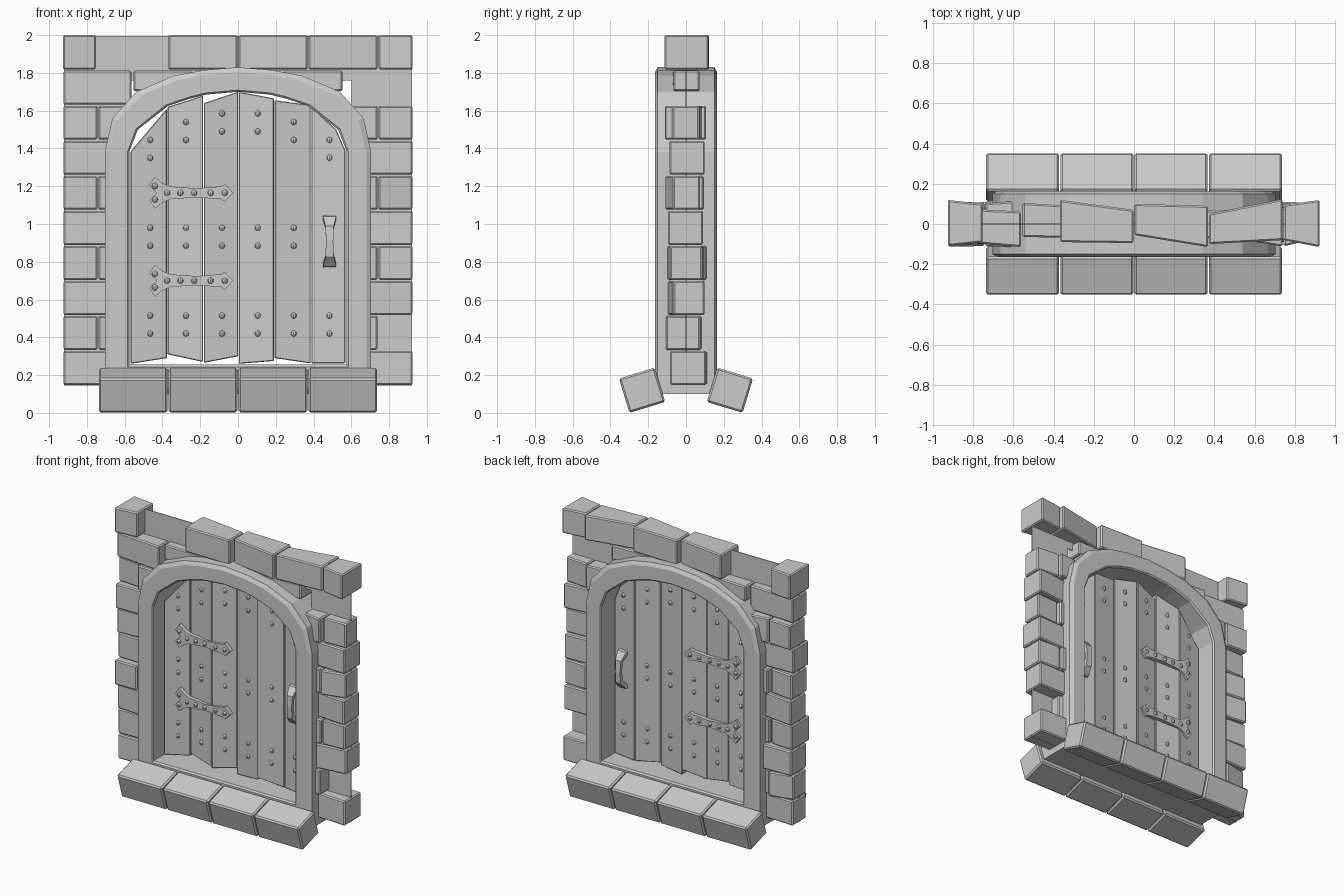
import bpy, bmesh, math, random
from mathutils import Matrix, Vector

if "Cube" in bpy.data.objects:
    bpy.data.objects.remove(bpy.data.objects["Cube"])

random.seed(4)


def finish(name, bm, bevel=0.0):
    bmesh.ops.recalc_face_normals(bm, faces=bm.faces)
    me = bpy.data.meshes.new(name)
    bm.to_mesh(me)
    bm.free()
    ob = bpy.data.objects.new(name, me)
    bpy.context.collection.objects.link(ob)
    if bevel:
        m = ob.modifiers.new("bevel", "BEVEL")
        m.width, m.segments, m.limit_method = bevel, 1, "ANGLE"
    return ob


def prism(bm, outline, front, back):
    """Closed xz outline between two y surfaces given as functions of x."""
    f = [bm.verts.new((x, front(x), z)) for x, z in outline]
    b = [bm.verts.new((x, back(x), z)) for x, z in outline]
    bm.faces.new(f)
    bm.faces.new(b[::-1])
    n = len(f)
    for i in range(n):
        j = (i + 1) % n
        bm.faces.new((f[i], b[i], b[j], f[j]))


def slope(x0, x1, a, b):
    return lambda x: a + (b - a) * (x - x0) / (x1 - x0)


def rect(x0, x1, z0, z1):
    return [(x0, z0), (x1, z0), (x1, z1), (x0, z1)]


# Wall bricks: each has slightly uneven front and back faces
def brick(bm, x0, x1, z0, z1, ys=None):
    r = lambda: 0.09 + random.uniform(-0.028, 0.027)
    fl, fr, bl, br = ys or (-r(), -r(), r(), r())
    prism(bm, rect(x0 + 0.003, x1 - 0.003, z0 + 0.003, z1 - 0.003),
          slope(x0, x1, fl, fr), slope(x0, x1, bl, br))


Z0, ROW = 0.145, 0.1855
bm = bmesh.new()
for row in range(9):
    z0, z1 = Z0 + row * ROW, Z0 + (row + 1) * ROW
    for s in (-1, 1):
        if row == 8:
            spans = [(0.56, 0.927)] if s < 0 else []
        elif row % 2:
            spans = [(0.59, 0.742), (0.742, 0.927)]
            if row == 1 and s > 0:
                spans.pop()
        else:
            spans = [(0.58, 0.927)]
        for a, b in spans:
            brick(bm, *sorted((s * a, s * b)), z0, z1)
for a, b, lo in ((-0.557, -0.185, 1.70), (-0.185, 0.185, 1.75), (0.185, 0.557, 1.70)):
    brick(bm, a, b, lo, Z0 + 9 * ROW)
top_row = [(-0.93, -0.75, (-0.11, -0.09, 0.12, 0.10)), (-0.371, 0, (-0.09, -0.095, 0.12, 0.07)),
           (0, 0.371, (-0.055, -0.115, 0.10, 0.09)), (0.371, 0.742, (-0.10, -0.08, 0.05, 0.125)),
           (0.742, 0.927, (-0.08, -0.115, 0.095, 0.12))]
for a, b, ys in top_row:
    brick(bm, a, b, Z0 + 9 * ROW, 2.003, ys)
finish("wall_bricks", bm, 0.008)

# Thin wall panel seen where bricks are missing
bm = bmesh.new()
for x0, x1, z0 in ((-0.92, -0.6, Z0), (-0.6, 0.6, 1.76), (0.6, 0.92, Z0)):
    prism(bm, rect(x0, x1, z0, 1.995), lambda x: -0.003, lambda x: 0.003)
finish("wall_panel", bm)

# Arched frame: one section swept round a closed loop
outer = [(0.705, 0.10), (0.705, 1.38), (0.665, 1.56), (0.54, 1.70), (0.34, 1.785), (0.18, 1.815), (0, 1.83)]
inner = [(0.575, 0.255), (0.575, 1.385), (0.53, 1.50), (0.37, 1.625), (0.25, 1.665), (0.17, 1.685), (0, 1.70)]
mirrored = lambda pts: pts + [(-x, z) for x, z in pts[-2::-1]]
section = [(0, -0.15), (0.2, -0.165), (0.93, -0.165), (1, -0.155),
           (1, 0.155), (0.93, 0.165), (0.2, 0.165), (0, 0.15)]
bm = bmesh.new()
rings = []
for (ox, oz), (ix, iz) in zip(mirrored(outer), mirrored(inner)):
    rings.append([bm.verts.new((ox + (ix - ox) * t, y, oz + (iz - oz) * t)) for t, y in section])
for i, r in enumerate(rings):
    q = rings[(i + 1) % len(rings)]
    for j in range(8):
        k = (j + 1) % 8
        bm.faces.new((r[j], r[k], q[k], q[j]))
finish("arch_frame", bm)

# Tilted threshold stones, front and back
bm = bmesh.new()
for s in (-1, 1):
    for i in range(4):
        M = (Matrix.Translation((-0.555 + 0.37 * i, s * 0.2325, 0.12))
             @ Matrix.Rotation(-s * math.radians(17), 4, "X")
             @ Matrix.Diagonal((0.364, 0.198, 0.19, 1)))
        bmesh.ops.create_cube(bm, size=1, matrix=M)
finish("threshold_stones", bm, 0.01)

# Door planks with uneven ends and slight twist
edges = [-0.57, -0.375, -0.183, 0.003, 0.192, 0.387, 0.57]
tops = [(1.385, 1.61), (1.62, 1.68), (1.64, 1.70), (1.70, 1.665), (1.655, 1.63), (1.62, 1.39)]
bottoms = [(0.26, 0.29), (0.31, 0.27), (0.265, 0.30), (0.26, 0.275), (0.29, 0.262), (0.262, 0.262)]
twist = [0.014, -0.012, 0.015, -0.01, 0.013, -0.014]
bm = bmesh.new()
for i in range(6):
    a, b = edges[i] + 0.002, edges[i + 1] - 0.002
    pts = [(a, bottoms[i][0]), (b, bottoms[i][1]), (b, tops[i][1])]
    if i == 5:
        pts.append((0.52, 1.50))
    pts.append((a, tops[i][0]))
    t = twist[i]
    prism(bm, pts, slope(a, b, -0.03 - t, -0.03 + t), slope(a, b, 0.03 - t, 0.03 + t))
finish("door_planks", bm, 0.004)


# Rivets: low domes on both faces
def rivet(bm, x, z, y):
    for s in (-1, 1):
        M = Matrix.Translation((x, s * y, z)) @ Matrix.Diagonal((1, 0.8, 1, 1))
        bmesh.ops.create_uvsphere(bm, u_segments=8, v_segments=6, radius=0.016, matrix=M)


bm = bmesh.new()
for i, zt in enumerate((1.35, 1.445, 1.49, 1.49, 1.445, 1.35)):
    zs = [0.42, 0.515, zt, zt + 0.095] + ([0.885, 0.98] if i < 5 else [])
    for z in zs:
        rivet(bm, -0.465 + 0.19 * i, z, 0.03)
for zc in (0.70, 1.165):
    for x, dz in ((-0.44, 0.036), (-0.44, -0.036), (-0.375, 0), (-0.305, 0), (-0.232, 0), (-0.145, 0), (-0.07, 0)):
        rivet(bm, x, zc + dz, 0.055)
finish("rivets", bm)

# Strap hinges on both faces
half = [(-0.47, 0.04), (-0.44, 0.085), (-0.405, 0.055), (-0.36, 0.034), (-0.22, 0.024), (-0.09, 0.034), (-0.07, 0.046)]
bm = bmesh.new()
for zc in (0.70, 1.165):
    strap = [(-0.43, zc)] + [(x, zc + z) for x, z in half] + [(-0.025, zc)] + [(x, zc - z) for x, z in half[::-1]]
    for s in (-1, 1):
        prism(bm, strap, lambda x: s * 0.055, lambda x: s * 0.025)
finish("strap_hinges", bm)

# Pull handles: rectangular section along a bracket path
path = [(0.02, 0.77, 0.036), (0.05, 0.775, 0.034), (0.095, 0.825, 0.022), (0.1, 0.907, 0.019),
        (0.095, 0.99, 0.022), (0.05, 1.04, 0.034), (0.02, 1.045, 0.036)]
bm = bmesh.new()
for s in (-1, 1):
    rows = []
    for d, z, w in path:
        dz = z - 0.907
        zi = 0.907 + dz * 0.84
        di = max(d - 0.024, 0.02)
        rows.append([bm.verts.new((0.485 + x, s * y, zz)) for x, y, zz in
                     ((-w, d, z), (w, d, z), (w, di, zi), (-w, di, zi))])
    for r, q in zip(rows, rows[1:]):
        for j in range(4):
            k = (j + 1) % 4
            bm.faces.new((r[j], r[k], q[k], q[j]))
    bm.faces.new(rows[0])
    bm.faces.new(rows[-1])
finish("pull_handles", bm)
